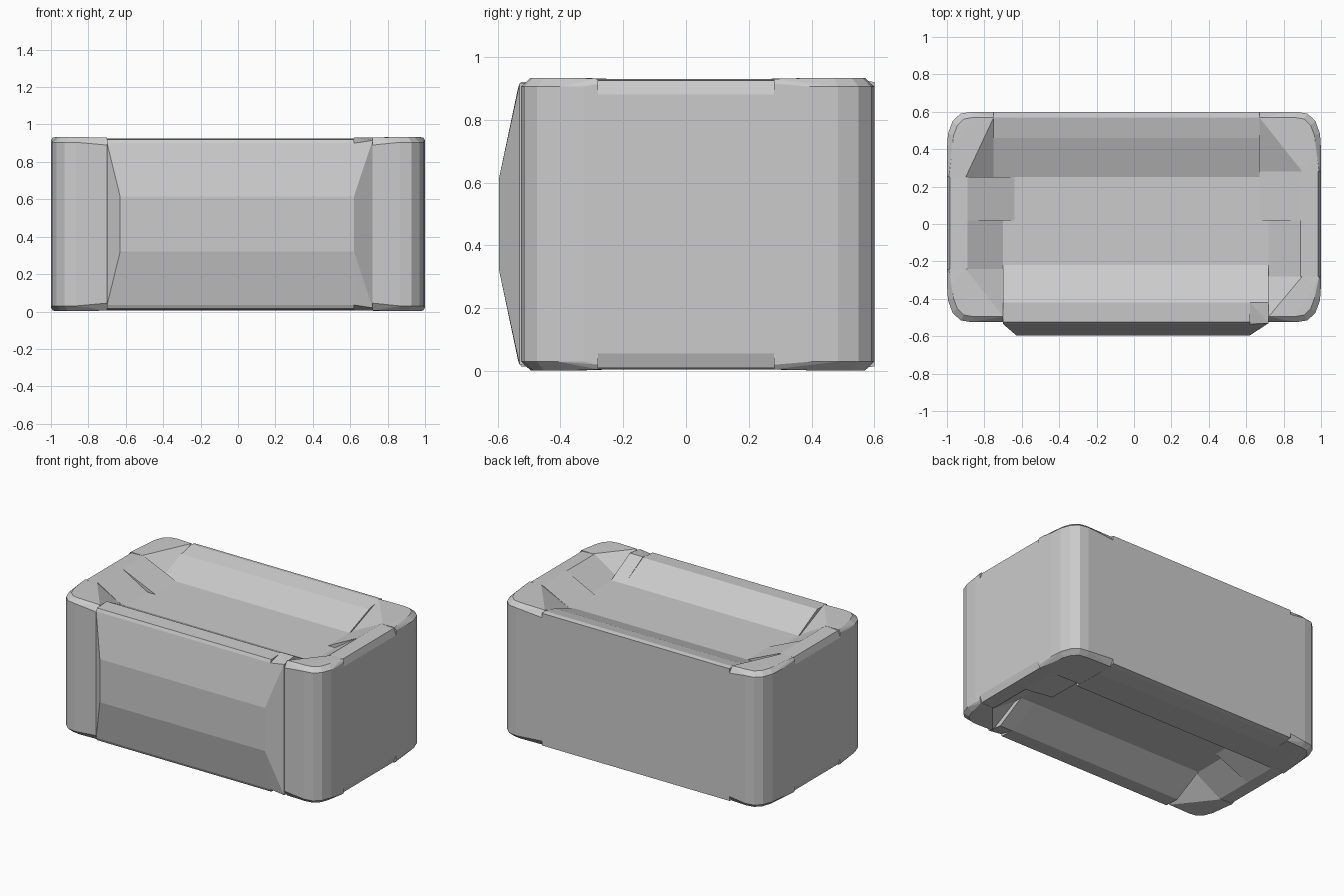
import bpy, bmesh

if "Cube" in bpy.data.objects:
    bpy.data.objects.remove(bpy.data.objects["Cube"])

H = 0.935  # total height


def hull(name, pts):
    """Convex block; each point is (x, y, depth below the rim[, depth on the underside])."""
    bm = bmesh.new()
    for x, y, *d in pts:
        bm.verts.new((x, y, H - d[0]))
        bm.verts.new((x, y, d[-1]))
    bmesh.ops.convex_hull(bm, input=bm.verts)
    loose = [v for v in bm.verts if not v.link_faces]
    bmesh.ops.delete(bm, geom=loose, context='VERTS')
    bmesh.ops.recalc_face_normals(bm, faces=bm.faces)
    bmesh.ops.dissolve_limit(bm, angle_limit=0.01, verts=bm.verts, edges=bm.edges)
    me = bpy.data.meshes.new(name)
    bm.to_mesh(me)
    bm.free()
    ob = bpy.data.objects.new(name, me)
    bpy.context.collection.objects.link(ob)
    return ob


FLOOR = 0.115  # depth of the dished recess

# Core slab: floor of the top and bottom recess
hull("core", [(x, y, FLOOR) for x in (-0.70, 0.725) for y in (-0.22, 0.25)])

# Back wall: thin lip, sloping into the recess on top, flat underneath
hull("back_wall", [(x, y, *d) for x in (-0.75, 0.67)
                   for y, *d in ((0.60, 0.015), (0.57, 0.01), (0.46, 0.035, 0.005),
                                 (0.25, FLOOR, 0.01))])

# Front wall: rim and slope behind a bulging front panel
front = [(x, y, d) for x in (-0.70, 0.62)
         for y, d in ((-0.535, 0.035), (-0.525, 0.015), (-0.42, 0.01), (-0.22, FLOOR))]
front += [(-0.63, -0.595, 0.32), (0.62, -0.595, 0.32)]
hull("front_wall", front)
# Wedge closing the right end of the front panel
hull("front_end", [(0.62, -0.595, 0.32), (0.62, -0.535, 0.035), (0.72, -0.53, 0.02),
                   (0.62, -0.42, 0.005), (0.72, -0.42, 0.005), (0.62, -0.22, FLOOR),
                   (0.72, -0.22, FLOOR)])

# Side walls: two rounded blocks per side
for name, s, inner, y0, y1, under in (("left_front", -1, 0.70, -0.24, 0.02, FLOOR),
                                      ("left_back", -1, 0.64, 0.02, 0.25, FLOOR),
                                      ("right_front", 1, 0.72, -0.28, 0.02, FLOOR),
                                      ("right_back", 1, 0.67, 0.02, 0.28, 0.03)):
    hull(name + "_side", [(s * x, y, *d) for y in (y0, y1)
                          for x, *d in ((1.0, 0.055), (0.985, 0.01), (0.89, 0.005),
                                        (inner, FLOOR, under))])

# Corner posts: faceted outer round, small edge bevel, sloped inner side
CORNER = ((1.0, 0.0), (0.97, 0.42), (0.84, 0.75), (0.62, 0.95), (0.3, 1.0))
for name, sx, sy, xi, yi, yo, under in (("back_left", -1, 1, 0.75, 0.25, 0.60, 0.01),
                                        ("back_right", 1, 1, 0.67, 0.28, 0.60, 0.01),
                                        ("front_left", -1, -1, 0.70, 0.24, 0.525, FLOOR),
                                        ("front_right", 1, -1, 0.72, 0.28, 0.525, FLOOR)):
    rx, ry = 0.19, 0.20
    arc = [(1 - rx + rx * u, yo - ry + ry * v) for u, v in CORNER]
    pts = [(x, y, 0.03) for x, y in arc]
    pts += [(x - 0.03 * u, y - 0.03 * v, 0.002) for (x, y), (u, v) in zip(arc, CORNER)]
    pts += [(1.0, yi, 0.02), (0.99, yi, 0.005), (0.90, yi, 0.005),
            (xi, yo, 0.045), (xi, yo - 0.03, 0.005), (xi, yi, FLOOR, under)]
    hull(name + "_corner", [(sx * x, sy * y, *d) for x, y, *d in pts])
